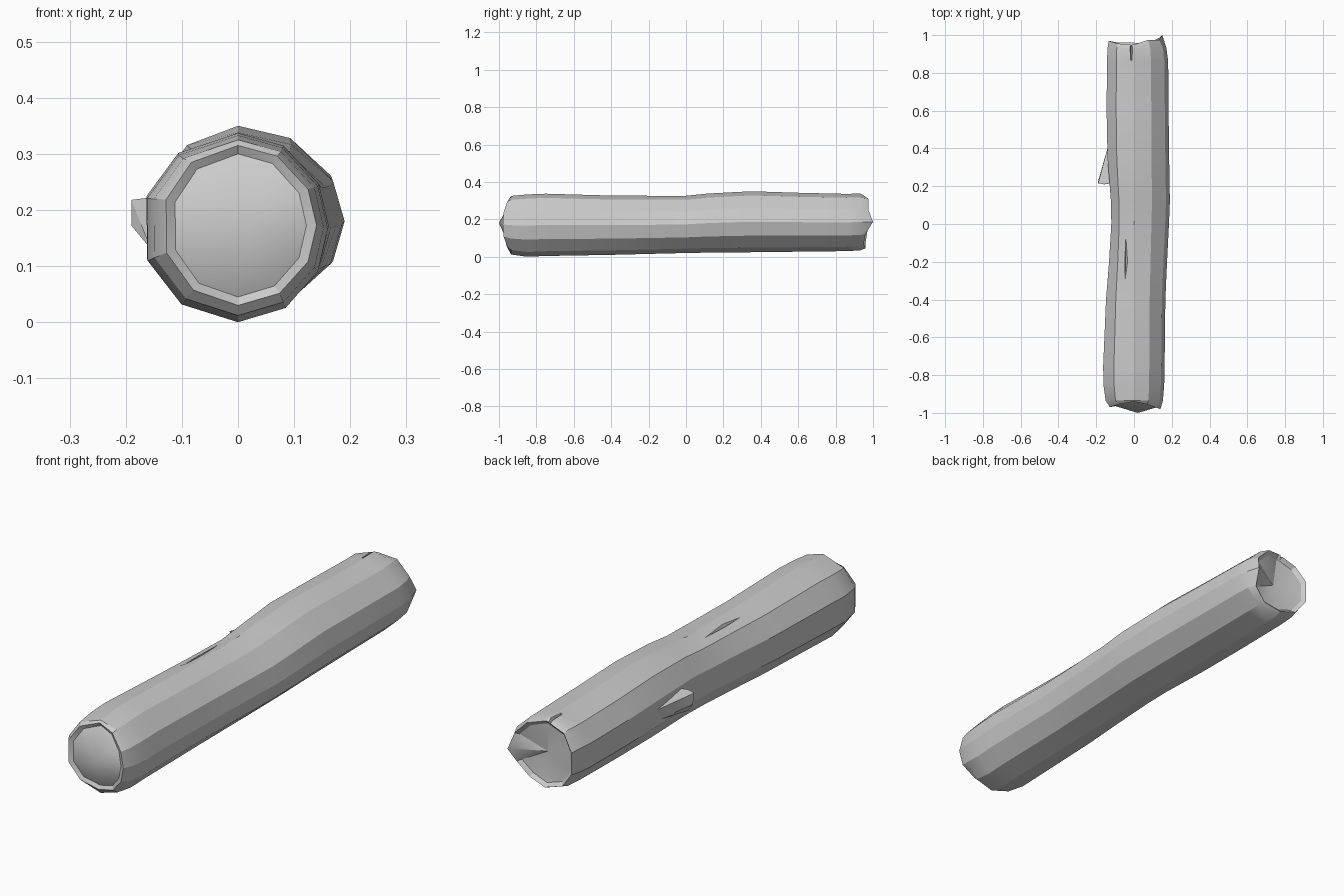
import bpy, bmesh, math
from mathutils import Vector

if "Cube" in bpy.data.objects:
    bpy.data.objects.remove(bpy.data.objects["Cube"])

ANGLES = [-90, -58, -27, 0, 27, 60, 90, 128, 161, 200, 234]


def ring_points(y, xl, xr, zb, zt, dy=None):
    """Uneven 11-sided section fitted to left, right, bottom and top limits."""
    cz, hz = (zb + zt) / 2, (zt - zb) / 2
    pts = []
    for i, a in enumerate(ANGLES):
        c, s = math.cos(math.radians(a)), math.sin(math.radians(a))
        x = c * xr if c > 0 else c * -xl / 0.945
        pts.append(Vector((x, y + (dy[i] if dy else 0), cz + s * hz)))
    return pts


def make_object(name, bm):
    bmesh.ops.recalc_face_normals(bm, faces=bm.faces)
    me = bpy.data.meshes.new(name)
    bm.to_mesh(me)
    bm.free()
    ob = bpy.data.objects.new(name, me)
    bpy.context.collection.objects.link(ob)
    return ob


def hull(name, pts):
    bm = bmesh.new()
    vs = [bm.verts.new(p) for p in pts]
    bmesh.ops.convex_hull(bm, input=vs)
    return make_object(name, bm)


# Log: lofted sections with worn ends
front_dy = [.02, .01, -.01, -.015, -.01, .01, .025, .01, -.005, -.005, .005]
back_dy = [0, -.01, 0, .04, .015, .015, -.01, -.005, .01, .01, 0]
sections = [
    (-.955, -.112, .122, .045, .300, front_dy),   # inside the front lip
    (-.965, -.128, .140, .030, .315, front_dy),   # front rim
    (-.935, -.150, .153, .012, .325, None),
    (-.85, -.162, .160, .000, .333, None),
    (-.75, -.163, .162, .004, .337, None),
    (-.40, -.148, .166, .010, .327, None),
    (-.20, -.132, .175, .015, .326, None),
    (0, -.120, .185, .020, .326, None),
    (.12, -.122, .190, .022, .338, None),
    (.35, -.140, .186, .024, .350, None),
    (.60, -.145, .183, .027, .342, None),
    (.86, -.143, .181, .030, .336, None),
    (.93, -.140, .172, .034, .338, None),
    (.96, -.134, .150, .045, .328, back_dy),      # back rim
    (.945, -.118, .134, .060, .312, back_dy),     # inside the back lip
]
bm = bmesh.new()
rings = [[bm.verts.new(p) for p in ring_points(*s)] for s in sections]
n = len(ANGLES)
for a, b in zip(rings, rings[1:]):
    for i in range(n):
        j = (i + 1) % n
        bm.faces.new((a[i], a[j], b[j], b[i]))
for ring, tip in ((rings[0], (.02, -1.0, .18)), (rings[-1], (.01, .925, .185))):
    c = bm.verts.new(tip)
    for i in range(n):
        bm.faces.new((ring[i], ring[(i + 1) % n], c))
log = make_object("log", bm)

# Cracks in the top: long split and a chip at the back end
cutters = [
    hull("split_cutter", [(-.055, -.39, .36), (-.05, -.39, .33), (-.038, 0, .36),
                          (-.042, 0, .32), (-.058, -.2, .36), (-.015, -.2, .36),
                          (-.045, -.2, .285)]),
    hull("chip_cutter", [(-.02, .85, .37), (-.03, .88, .37), (0, .86, .37), (-.015, .87, .318),
                         (-.03, .98, .37), (0, .98, .37), (-.015, .98, .305)]),
]
for cut in cutters:
    cut.hide_render = True
    mod = log.modifiers.new(cut.name, 'BOOLEAN')
    mod.operation = 'DIFFERENCE'
    mod.solver = 'EXACT'
    mod.object = cut
bpy.context.view_layer.objects.active = log
log.select_set(True)
for cut in cutters:
    bpy.ops.object.modifier_apply(modifier=cut.name)
for cut in cutters:
    bpy.data.objects.remove(cut)

# Broken branch stub on the left side
stub = hull("branch_stub", [(-.138, .41, .20), (-.135, .38, .15), (-.190, .215, .218),
                            (-.190, .225, .172), (-.155, .21, .130), (-.158, .21, .222),
                            (-.10, .22, .22), (-.10, .22, .13), (-.10, .38, .18)])

for ob in (log, stub):
    bpy.ops.object.select_all(action='DESELECT')
    ob.select_set(True)
    bpy.context.view_layer.objects.active = ob
    bpy.ops.object.shade_smooth_by_angle(angle=math.radians(25))
